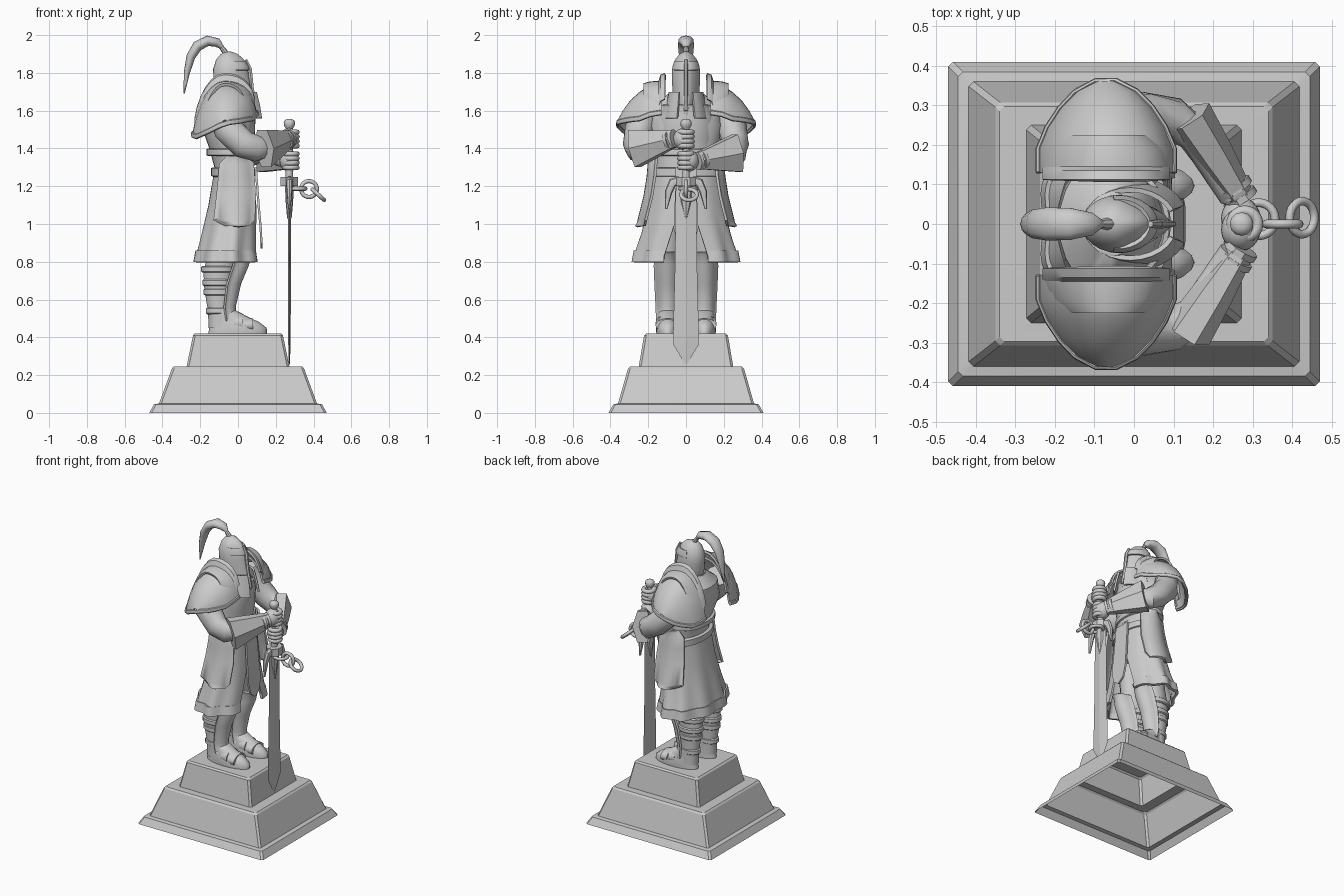
import bpy, bmesh
from math import sin, cos, pi, radians
from mathutils import Vector

cube = bpy.data.objects.get("Cube")
if cube:
    bpy.data.objects.remove(cube)

stone = bpy.data.materials.new("grey_stone")
stone.use_nodes = True
GREY = (0.6, 0.6, 0.6, 1)
stone.diffuse_color = GREY
stone.node_tree.nodes["Principled BSDF"].inputs["Base Color"].default_value = GREY


def finish(ob, name, angle):
    ob.name = name
    ob.data.materials.append(stone)
    bpy.ops.object.select_all(action='DESELECT')
    ob.select_set(True)
    bpy.context.view_layer.objects.active = ob
    bpy.ops.object.shade_smooth_by_angle(angle=radians(angle))


def skin(name, rings, closed=True, caps=True, thick=0, rim=0, angle=38):
    """Skin a list of equal rings; optional raised rim and thickness."""
    bm = bmesh.new()
    vs = [[bm.verts.new(p) for p in r] for r in rings]
    n = len(vs[0])
    for a, b in zip(vs, vs[1:]):
        for j in range(n if closed else n - 1):
            k = (j + 1) % n
            bm.faces.new((a[j], a[k], b[k], b[j]))
    if closed and caps:
        bm.faces.new(vs[0])
        bm.faces.new(vs[-1])
    bmesh.ops.recalc_face_normals(bm, faces=bm.faces[:])
    if rim:
        bmesh.ops.inset_region(bm, faces=bm.faces[:], thickness=rim, depth=-0.007,
                               use_even_offset=True, use_boundary=True)
    if thick:
        bmesh.ops.solidify(bm, geom=bm.faces[:], thickness=thick)
        bmesh.ops.recalc_face_normals(bm, faces=bm.faces[:])
    me = bpy.data.meshes.new(name)
    bm.to_mesh(me)
    bm.free()
    ob = bpy.data.objects.new(name, me)
    bpy.context.collection.objects.link(ob)
    finish(ob, name, angle)


def oval(z, cx, rx, ry, cy=0, n=24, peak=0):
    """Flat oval; peak narrows its +x end into a ridge."""
    ts = [2 * pi * i / n for i in range(n)]
    return [Vector((cx + rx * cos(t), cy + ry * sin(t) * (1 - peak * max(0, cos(t))), z)) for t in ts]


def arc(z, cx, rx, ry, a0, a1, cy=0, n=14, fold=0):
    out = []
    for i in range(n + 1):
        t = a0 + (a1 - a0) * i / n
        f = 1 + fold * cos(9 * t)
        out.append(Vector((cx + rx * f * cos(t), cy + ry * f * sin(t), z)))
    return out


def sweep(name, pts, n=12, up=(0, 0, 1), phase=0, angle=38):
    """Tube through points (x, y, z, side radius, other radius)."""
    ps = [Vector(p[:3]) for p in pts]
    rings = []
    for i, p in enumerate(pts):
        t = (ps[min(i + 1, len(ps) - 1)] - ps[max(i - 1, 0)]).normalized()
        s = Vector(up).cross(t).normalized()
        u = t.cross(s)
        rings.append([ps[i] + s * p[3] * cos(phase + 2 * pi * k / n) + u * p[4] * sin(phase + 2 * pi * k / n)
                      for k in range(n)])
    skin(name, rings, angle=angle)


def ball(name, loc, scale):
    bpy.ops.mesh.primitive_uv_sphere_add(segments=20, ring_count=12, radius=1, location=loc, scale=scale)
    finish(bpy.context.object, name, 60)


def ring(name, loc, major, minor, rot=(0, 0, 0)):
    bpy.ops.mesh.primitive_torus_add(location=loc, rotation=rot, major_radius=major, minor_radius=minor,
                                     major_segments=24, minor_segments=8)
    finish(bpy.context.object, name, 60)


# Stepped pedestal, hollow below
def block(z, hx, hy, c=0.012):
    return [Vector((x, y, z)) for x, y in ((hx, c - hy), (hx, hy - c), (hx - c, hy), (c - hx, hy),
                                           (-hx, hy - c), (-hx, c - hy), (c - hx, -hy), (hx - c, -hy))]


tiers = [(0, .47, .41), (.045, .445, .385), (.05, .418, .36), (.235, .35, .307), (.245, .34, .297),
         (.246, .272, .25), (.41, .238, .222), (.42, .228, .212)]
base = [block(*t) for t in tiers]
skin("pedestal", base, caps=False, angle=15)
skin("pedestal_top", [base[-1], block(.421, .2, .18)], angle=15)

# Torso, belt and collar
skin("torso", [oval(*r) for r in ((1.08, -.03, .105, .16), (1.3, -.025, .1, .16), (1.4, -.04, .112, .165),
                                  (1.52, -.06, .135, .2), (1.63, -.065, .125, .17), (1.7, -.055, .07, .08))])
skin("belt", [oval(z, -.025, .108 + d, .185 + d) for z, d in ((1.25, 0), (1.255, .01), (1.295, .01), (1.3, 0))])
skin("waist_band", [oval(z, -.043, .115 + d, .17 + d) for z, d in ((1.36, 0), (1.365, .01), (1.395, .01), (1.4, 0))])
skin("chest_plate", [arc(z, -.05, rx, ry, -1.1, 1.1) for z, rx, ry in
                     ((1.33, .125, .15), (1.45, .145, .17), (1.57, .15, .17), (1.63, .14, .15))],
     closed=False, thick=.012, rim=.014)
skin("neck_guard", [arc(z, cx, rx, ry, .42, 2 * pi - .42, n=24) for z, cx, rx, ry in
                    ((1.56, -.005, .145, .12), (1.63, -.005, .133, .105), (1.7, -.01, .12, .092))],
     closed=False, thick=.012)

# Folded skirt, open at the front, with a hem
folds = [(1.27, -.022, .106, .18, .02, 0), (1.1, -.03, .128, .2, .15, .01),
         (.95, -.042, .152, .232, .35, .03), (.83, -.053, .17, .268, .46, .045)]
skin("skirt", [arc(z, cx, rx, ry, g, 2 * pi - g, n=60, fold=f) for z, cx, rx, ry, g, f in folds],
     closed=False, thick=.012, angle=50)
skin("skirt_hem", [arc(z, -.055, rx, rx + .097, .45, 2 * pi - .45, n=60, fold=.045)
                   for z, rx in ((.86, .171), (.80, .182))], closed=False, thick=.018, angle=50)
skin("front_cloth", [[Vector((x, y * w, z)) for y in (-1, -.5, 0, .5, 1)] for z, x, w in
                     ((1.3, .1, .055), (1.1, .115, .06), (.98, .126, .065), (.9, .13, .045), (.87, .13, .004))],
     closed=False, thick=.012)

# Helmet with brow, nose ridge and cheek plates
skin("helmet", [oval(*r, peak=.35) for r in
                ((1.58, .035, .06, .025), (1.63, .0, .092, .06), (1.7, -.025, .1, .072), (1.78, -.036, .094, .074),
                 (1.82, -.04, .092, .073), (1.87, -.042, .074, .058), (1.9, -.046, .045, .035),
                 (1.913, -.05, .012, .01))], angle=60)
skin("helmet_brow", [arc(z, -.04, rx, ry, -1.7, 1.7) for z, rx, ry in
                     ((1.815, .101, .074), (1.835, .097, .072), (1.86, .081, .063))], closed=False, thick=.01)
sweep("nose_ridge", [(.042, 0, 1.87, .008, .008), (.063, 0, 1.82, .011, .012), (.073, 0, 1.72, .011, .012),
                     (.098, 0, 1.6, .008, .01)], n=6, up=(1, 0, 0))

# Plume
sweep("plume_holder", [(-.06, 0, 1.9, .016, .016), (-.088, 0, 1.935, .012, .012)], n=8, up=(0, 1, 0))
sweep("plume", [(-.085, 0, 1.935, .012, .012), (-.108, 0, 1.96, .024, .03), (-.16, 0, 1.97, .028, .042),
                (-.215, 0, 1.942, .028, .044), (-.25, 0, 1.885, .024, .038), (-.271, 0, 1.8, .016, .026),
                (-.285, 0, 1.69, .003, .003)], n=10, up=(0, 1, 0), angle=55)


# Shoulder armour cross-section, lower at the back
def arch(s, y, top, hw, drop, n=12):
    out = []
    for i in range(n + 1):
        t = 1.35 * (2 * i / n - 1)
        x = hw * sin(t)
        out.append(Vector((-.07 + x, s * y, top - drop * (1 - cos(t)) * 1.28 + .33 * x * abs(sin(t)))))
    return out


shoulder = [(.13, 1.745, .175, .21), (.19, 1.735, .175, .21), (.245, 1.7, .152, .19), (.295, 1.655, .118, .14),
            (.335, 1.6, .078, .08), (.362, 1.55, .025, .02)]

for side, s in (("front", -1), ("rear", 1)):
    # Legs, boots and shin armour
    y = s * .097
    skin(side + "_leg", [oval(*r, cy=y, n=16) for r in
                         ((.45, -.095, .06, .05), (.55, -.1, .06, .048), (.65, -.105, .073, .056),
                          (.75, -.1, .083, .06), (.85, -.075, .08, .068), (1.15, -.04, .07, .08))])
    for z, r in ((.54, .064), (.64, .076), (.69, .082), (.76, .089)):
        skin(side + "_leg_strap", [oval(z + d, -.103, r + e, r * .76 + e, cy=y, n=16)
                                   for d, e in ((-.018, -.004), (-.012, .003), (.012, .003), (.018, -.004))])
    skin(side + "_boot", [oval(*r, cy=y, n=20) for r in
                          ((.42, -.002, .155, .06), (.45, .0, .152, .063), (.48, -.015, .128, .058),
                           (.51, -.05, .1, .052), (.55, -.09, .066, .05))], angle=60)
    for x, z, h in ((.0, .474, .05), (.055, .464, .042)):
        sweep(side + "_toe_plate", [(x - .02, y, z, .062, h), (x + .025, y, z, .065, h - .006)], n=16)
    skin(side + "_shin_plate", [arc(z, cx, rx, ry, -1.35, 1.35, cy=y, n=10) for z, cx, rx, ry in
                                ((.49, -.075, .075, .063), (.56, -.085, .08, .066), (.68, -.075, .098, .072),
                                 (.78, -.045, .11, .076), (.85, -.03, .112, .064))],
         closed=False, thick=.012, rim=.012)

    # Hip plate with raised border
    rows = [(1.36, .205, -.06, .05), (1.32, .21, -.1, .085), (1.25, .216, -.105, .088), (1.15, .232, -.115, .095),
            (1.02, .264, -.13, .09), (.99, .27, -.07, .06)]
    skin(side + "_hip_plate", [[Vector((a + (b - a) * i / 8, s * (yy - .045 * (i / 4 - 1) ** 2), z))
                                for i in range(9)] for z, yy, a, b in rows], closed=False, thick=.014, rim=.016)

    # Shoulder armour: lower shell with border, upper shell, neck flange
    shell = [arch(s, *r) for r in shoulder]
    skin(side + "_shoulder_shell", shell, closed=False, thick=.014)
    edge = [r[0] for r in shell] + [r[-1] for r in reversed(shell)]
    sweep(side + "_shoulder_border", [(*p, .008, .014) for p in edge], n=8)
    skin(side + "_shoulder_upper", [arch(s, *r) for r in
                                    ((.14, 1.758, .165, .18), (.19, 1.755, .155, .18), (.225, 1.745, .11, .13))],
         closed=False, thick=.014)
    skin(side + "_shoulder_flange", [arch(s, yy, t, .165, .19) for yy, t in ((.112, 1.8), (.135, 1.79), (.155, 1.73))],
         closed=False, thick=.014)

    # Arm, gauntlet and hand on the grip
    zh = 1.45 if s < 0 else 1.335
    zr = 1.4 if s < 0 else 1.375
    sweep(side + "_arm", [(-.09, s * .21, 1.6, .07, .075), (-.05, s * .245, 1.5, .08, .08),
                          (.03, s * .265, 1.42, .07, .075), (.1, s * .265, zr, .055, .07),
                          (.16, s * .22, zr, .045, .05), (.25, s * .07, zh, .035, .04)])
    a, b = Vector((.138, s * .272, zr)), Vector((.268, s * .07, zh))
    sweep(side + "_gauntlet", [(*a, .062, .116), (*a.lerp(b, .5), .052, .084), (*b, .036, .052)], n=6, angle=20)
    for f, r in ((.86, .053), (.98, .05)):
        sweep(side + "_wrist_band", [(*a.lerp(b, f), r - .006, r), (*a.lerp(b, f + .07), r - .006, r)], n=10)
    ball(side + "_hand", (.27, s * .014, zh), (.05, .054, .058))
    for k in range(4):
        ring(side + "_finger", (.28, 0, zh - .036 + .024 * k), .033, .014)

# Sword standing point down
X = .272
sweep("blade", [(X, 0, z, w, t) for z, w, t in ((1.2, .054, .009), (.8, .058, .008), (.42, .068, .007),
                                                (.36, .066, .006), (.255, .004, .003))],
      n=4, up=(1, 0, 0), angle=10)
sweep("blade_collar", [(X, 0, 1.22, .035, .024), (X, 0, 1.12, .03, .02), (X, 0, 1.03, .006, .012)],
      n=8, up=(1, 0, 0), angle=25)
sweep("grip", [(X, 0, 1.2, .02, .02), (X, 0, 1.54, .018, .018)], n=12, up=(1, 0, 0))
sweep("pommel", [(X, 0, z, r, r) for z, r in ((1.505, .018), (1.52, .028), (1.54, .03), (1.55, .024), (1.556, .012))],
      n=12, up=(1, 0, 0))
sweep("guard", [(X, 0, z, .055, .05) for z in (1.2, 1.25)], n=8, up=(1, 0, 0), phase=pi / 8, angle=20)
for s in (-1, 1):
    sweep("guard_arm", [(X, s * .035, 1.225, .03, .02), (X, s * .07, 1.22, .024, .018), (X, s * .092, 1.17, .02, .015),
                        (X, s * .105, 1.08, .006, .006)], n=8, up=(1, 0, 0))

# Hanging chain links
ring("chain_link_inner", (.315, .012, 1.187), .042, .011)
ring("chain_link_middle", (.376, 0, 1.185), .042, .011, (pi / 2, 0, 0))
ring("chain_link_outer", (.425, .016, 1.155), .042, .011, (0, radians(42), 0))
